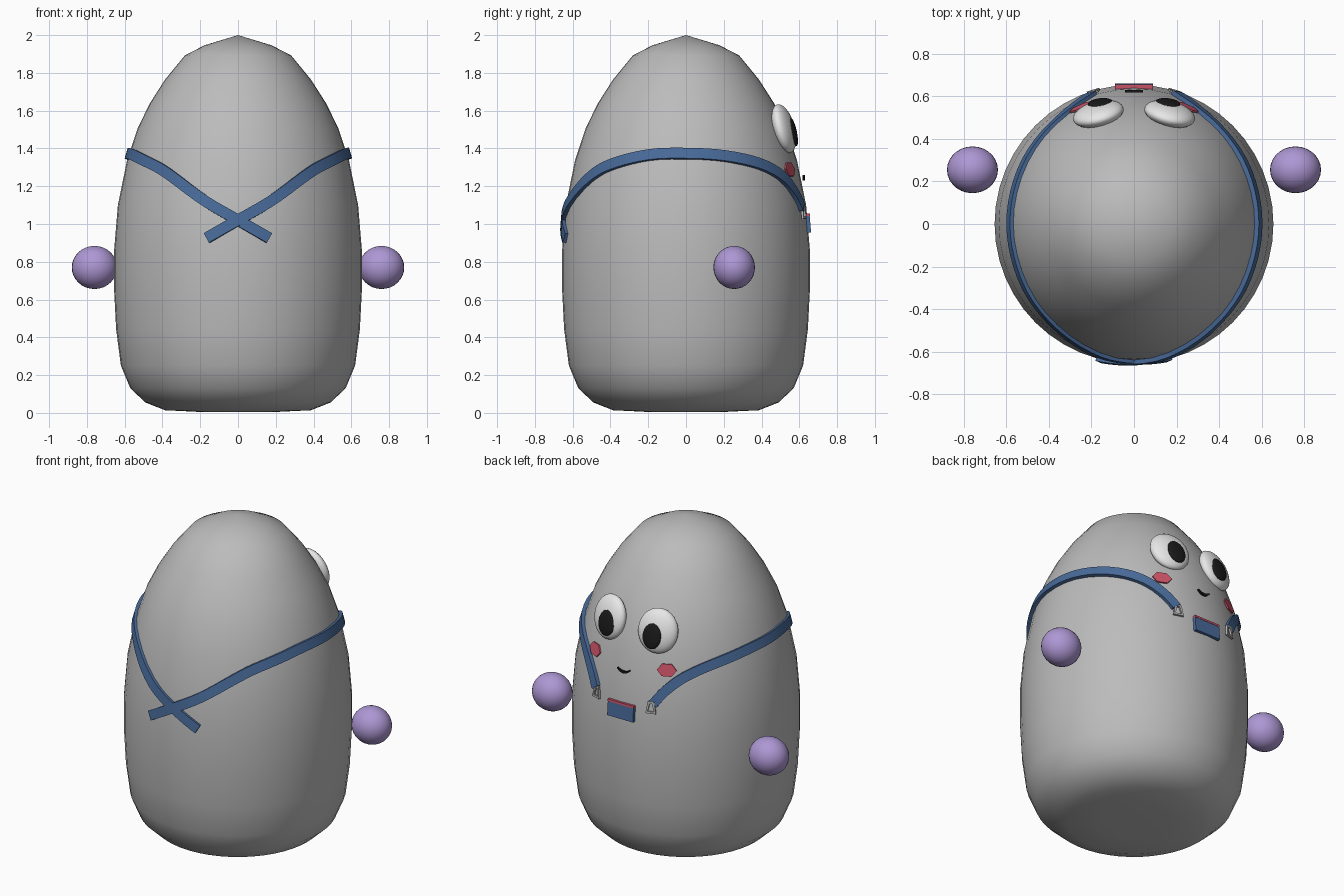
import bpy, bmesh, math
from mathutils import Vector, Matrix, Euler

if "Cube" in bpy.data.objects:
    bpy.data.objects.remove(bpy.data.objects["Cube"])


def material(name, rgb):
    m = bpy.data.materials.new(name)
    m.diffuse_color = (*rgb, 1)
    m.use_nodes = True
    m.node_tree.nodes["Principled BSDF"].inputs["Base Color"].default_value = m.diffuse_color
    return m


GREY = material("body grey", (0.50, 0.50, 0.50))
BLUE = material("strap blue", (0.065, 0.145, 0.32))
PURPLE = material("hand purple", (0.42, 0.31, 0.66))
WHITE = material("eye white", (0.8, 0.8, 0.8))
BLACK = material("black", (0.01, 0.01, 0.01))
RED = material("cheek red", (0.62, 0.09, 0.14))
METAL = material("buckle grey", (0.45, 0.45, 0.45))

# Body silhouette: radius, height
PROFILE = [(0, 0.005), (0.2, 0.005), (0.386, 0.014), (0.49, 0.055), (0.57, 0.13),
           (0.62, 0.25), (0.645, 0.44), (0.656, 0.65), (0.656, 0.86), (0.636, 1.10),
           (0.587, 1.34), (0.53, 1.51), (0.466, 1.64), (0.386, 1.765), (0.28, 1.894),
           (0.175, 1.947), (0, 2.0)]


def radius(z):
    for (r0, z0), (r1, z1) in zip(PROFILE, PROFILE[1:]):
        if z0 < z1 and z0 <= z <= z1:
            return r0 + (r1 - r0) * (z - z0) / (z1 - z0)
    return 0


def surface(theta, z):
    """Point and outward normal on the body."""
    slope = (radius(z + 0.06) - radius(z - 0.06)) / 0.12
    c, s = math.cos(theta), math.sin(theta)
    return Vector((radius(z) * c, radius(z) * s, z)), Vector((c, s, -slope)).normalized()


def finish(name, bm, mat, smooth=None):
    bmesh.ops.recalc_face_normals(bm, faces=bm.faces)
    me = bpy.data.meshes.new(name)
    bm.to_mesh(me)
    bm.free()
    ob = bpy.data.objects.new(name, me)
    bpy.context.collection.objects.link(ob)
    me.materials.append(mat)
    if smooth is not None:
        bpy.ops.object.select_all(action='DESELECT')
        ob.select_set(True)
        bpy.context.view_layer.objects.active = ob
        bpy.ops.object.shade_smooth_by_angle(angle=math.radians(smooth))
    return ob


def ellipsoid(name, loc, size, rot, mat):
    bm = bmesh.new()
    m = Matrix.LocRotScale(Vector(loc), Euler(rot), Vector(size))
    bmesh.ops.create_uvsphere(bm, u_segments=28, v_segments=16, radius=1, matrix=m)
    return finish(name, bm, mat, 60)


def sweep(name, rings, mat, closed=False, smooth=None):
    """Skin a row of equal point rings."""
    bm = bmesh.new()
    vs = [[bm.verts.new(p) for p in ring] for ring in rings]
    n = len(vs[0])
    pairs = list(zip(vs, vs[1:])) + ([(vs[-1], vs[0])] if closed else [])
    for a, b in pairs:
        for i in range(n):
            j = (i + 1) % n
            bm.faces.new((a[i], a[j], b[j], b[i]))
    if not closed:
        bm.faces.new(vs[0])
        bm.faces.new(vs[-1])
    return finish(name, bm, mat, smooth)


def frame(theta, z, lift=0.0):
    """Matrix on the body: local x sideways, y upward, z outward."""
    p, n = surface(theta, z)
    x = Vector((-math.sin(theta), math.cos(theta), 0))
    m = Matrix((x, n.cross(x), n)).transposed().to_4x4()
    m.translation = p + n * lift
    return m


# Body: spun profile
bm = bmesh.new()
pts = [bm.verts.new((r, 0, z)) for r, z in PROFILE]
edges = [bm.edges.new(e) for e in zip(pts, pts[1:])]
bmesh.ops.spin(bm, geom=pts + edges, axis=(0, 0, 1), cent=(0, 0, 0),
               angle=math.tau, steps=48, use_duplicate=False)
bmesh.ops.remove_doubles(bm, verts=bm.verts, dist=0.0005)
finish("body", bm, GREY, 80)

# Strap route over one shoulder: angle in degrees, height
ROUTE = [(72, 1.085), (66, 1.165), (56, 1.25), (41, 1.315), (20, 1.358), (0, 1.37),
         (-20, 1.362), (-42, 1.31), (-56, 1.245), (-75, 1.115), (-90, 1.02), (-104.5, 0.925)]


def catmull(pts, steps):
    out = []
    for i in range(len(pts) - 1):
        q = [Vector(pts[max(0, min(len(pts) - 1, i + k))]) for k in (-1, 0, 1, 2)]
        for s in range(steps):
            t = s / steps
            out.append(0.5 * (2 * q[1] + (q[2] - q[0]) * t
                              + (2 * q[0] - 5 * q[1] + 4 * q[2] - q[3]) * t * t
                              + (3 * q[1] - q[0] - 3 * q[2] + q[3]) * t ** 3))
    return out + [Vector(pts[-1])]


for side, label in ((1, "right"), (-1, "left")):
    def angle(deg):
        return math.radians(deg if side > 0 else 180 - deg)

    # Shoulder strap
    samples = [surface(angle(a), z) for a, z in catmull(ROUTE, 4)]
    rings = []
    for i, (p, n) in enumerate(samples):
        t = samples[min(i + 1, len(samples) - 1)][0] - samples[max(i - 1, 0)][0]
        w = n.cross(t).normalized() * 0.029
        lo, hi = n * -0.01, n * (0.018 + 0.002 * side)
        rings.append([p + w + lo, p + w + hi, p - w + hi, p - w + lo])
    sweep(label + "_strap", rings, BLUE, smooth=30)

    # Open buckle at the strap end
    m = frame(angle(73), 1.062, 0.012)
    bar = 0.006
    rings = []
    for x, y in ((-0.014, 0.03), (0.014, 0.03), (0.025, -0.03), (-0.025, -0.03)):
        kx, ky = math.copysign(bar, x), math.copysign(bar, y)
        rings.append([m @ Vector(v) for v in ((x - kx, y - ky, -bar), (x + kx, y + ky, -bar),
                                             (x + kx, y + ky, bar), (x - kx, y - ky, bar))])
    sweep(label + "_buckle", rings, METAL, closed=True)

    # Floating hand
    ellipsoid(label + "_hand", (side * 0.76, 0.255, 0.77), (0.12, 0.11, 0.114), (0, 0, 0), PURPLE)

    # Eye and pupil
    ellipsoid(label + "_eye", (side * 0.168, 0.518, 1.505), (0.122, 0.052, 0.133),
              (math.radians(15), 0, math.radians(-14 * side)), WHITE)
    ellipsoid(label + "_pupil", (side * 0.158, 0.569, 1.487), (0.06, 0.017, 0.077),
              (math.radians(12), 0, math.radians(-6 * side)), BLACK)

    # Six-sided cheek
    m = frame(angle(65.5), 1.287, 0.008)
    hexagon = [(0.058 * math.cos(k * math.pi / 3), 0.042 * math.sin(k * math.pi / 3))
               for k in range(6)]
    sweep(label + "_cheek", [[m @ Vector((x, y, h)) for x, y in hexagon]
                             for h in (-0.006, 0.003)], RED)

# Smile
rings = []
for k in range(9):
    u = k / 4 - 1
    c = Vector((0.042 * u, 0.624, 1.238 + 0.018 * u * u))
    h = 0.007 - 0.003 * u * u
    rings.append([c + Vector(v) for v in ((0, -0.006, -h), (0, 0.006, -h),
                                          (0, 0.006, h), (0, -0.006, h))])
sweep("mouth", rings, BLACK)

# Chest pocket with a trim along its top edge
m = frame(math.pi / 2, 1.0, 0.006)
for name, y0, y1, top, mat in (("pocket", -0.045, 0.042, 0.008, BLUE),
                               ("pocket_trim", 0.042, 0.055, 0.01, RED)):
    sweep(name, [[m @ Vector(v) for v in ((x, y0, -0.012), (x, y1, -0.012),
                                          (x, y1, top), (x, y0, top))]
                 for x in (-0.09, 0.09)], mat)
